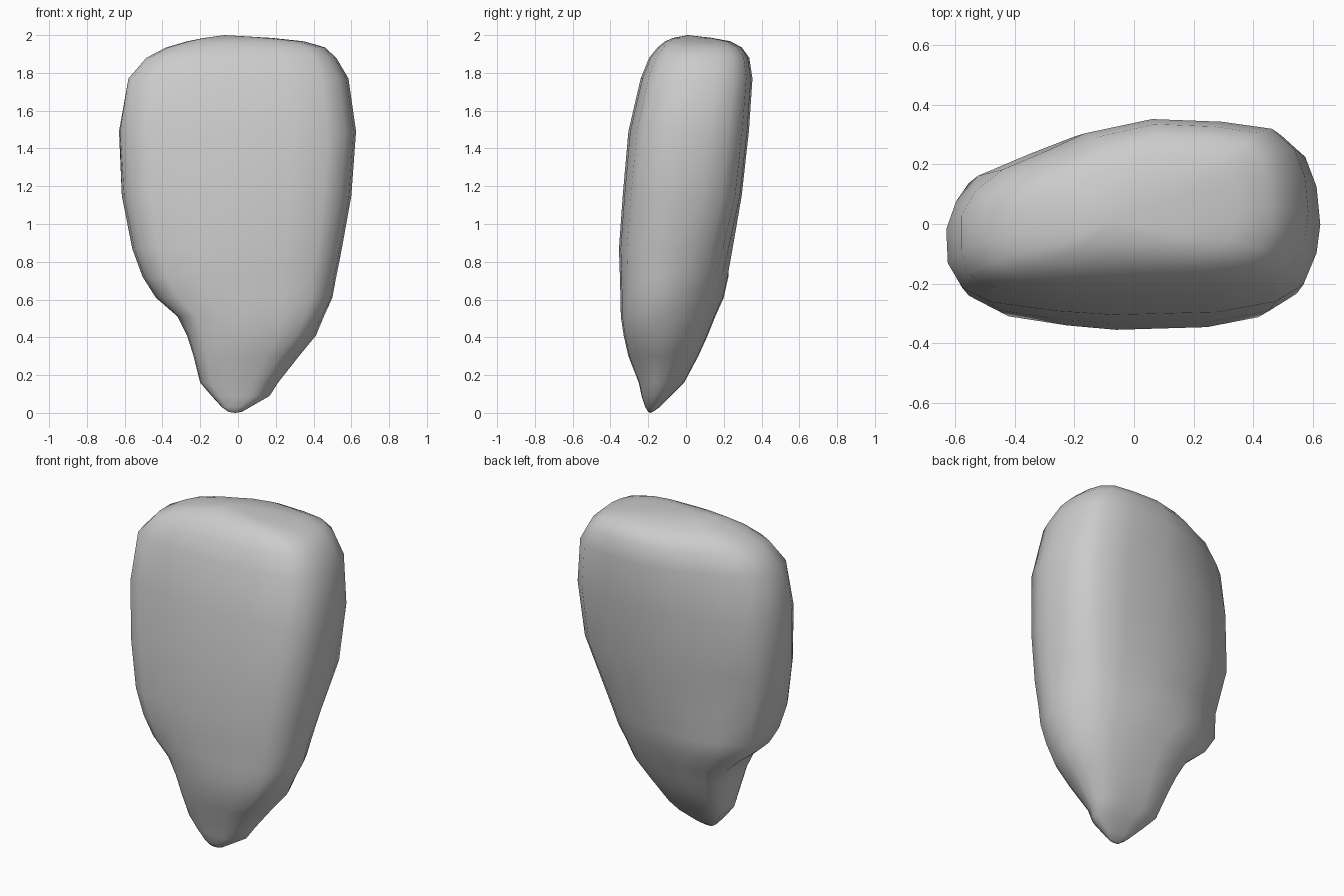
import bpy, bmesh

if "Cube" in bpy.data.objects:
    bpy.data.objects.remove(bpy.data.objects["Cube"])

# Rounded-box cross-section, normalised to -1..1
section = [(1, -.05), (.98, .35), (.92, .66), (.79, .89), (.5, .97), (.1, 1),
           (-.32, .93), (-.6, .75), (-.9, .5), (-.98, .2), (-1, -.1),
           (-.98, -.45), (-.9, -.7), (-.75, -.85), (-.4, -.95), (-.1, -1),
           (.45, -.97), (.76, -.86), (.91, -.68), (.98, -.35)]

# Levels up the stone: z, left, right, front, back
levels = [(.005, -.05, .02, -.20, -.175),
          (.03, -.085, .065, -.215, -.14),
          (.09, -.14, .17, -.235, -.08),
          (.16, -.20, .215, -.25, -.01),
          (.30, -.235, .325, -.305, .065),
          (.41, -.27, .415, -.33, .115),
          (.51, -.32, .455, -.345, .155),
          (.61, -.435, .50, -.347, .20),
          (.72, -.505, .52, -.35, .225),
          (.87, -.56, .55, -.355, .25),
          (1.15, -.615, .60, -.335, .295),
          (1.49, -.63, .625, -.305, .333),
          (1.77, -.58, .585, -.24, .352),
          (1.88, -.485, .52, -.195, .335),
          (1.935, -.38, .46, -.15, .295),
          (1.967, -.27, .35, -.11, .235),
          (1.985, -.18, .18, -.07, .14)]


def ramp(z, a, b):
    return min(1, max(0, (z - a) / (b - a)))


def shape_corner(u, v, z):
    """Push each corner of the section in or out depending on height."""
    k = 0
    if u < 0 < v:      # back left: full below, chamfered above
        k = .75 * (1 - ramp(z, .45, .85)) - .35 * ramp(z, 1.2, 1.8)
    elif u > 0 and v > 0:   # back right: chamfered below
        k = -.24 * (1 - ramp(z, .6, 1.1))
    elif u < 0 and v < 0:   # front left: a little fuller above
        k = .12 * ramp(z, 1.4, 1.8)
    else:              # front right: narrows towards the tip
        u *= 1 + .4 * max(0, 1 - z / .55) * v
    s = 1 + k * abs(u * v)
    return max(-1, min(1, u * s)), max(-1, min(1, v * s))


bm = bmesh.new()
rings = []
for z, l, r, f, b in levels:
    ring = []
    for p in section:
        u, v = shape_corner(*p, z)
        ring.append(bm.verts.new(((l + r) / 2 + u * (r - l) / 2,
                                  (f + b) / 2 + v * (b - f) / 2, z)))
    rings.append(ring)

# Skin between levels, then close the tip and crown
n = len(section)
for a, c in zip(rings, rings[1:]):
    for i in range(n):
        j = (i + 1) % n
        bm.faces.new((a[i], a[j], c[j], c[i]))
tip = bm.verts.new((-.015, -.19, 0))
crown = bm.verts.new((-.07, .01, 2))
for i in range(n):
    j = (i + 1) % n
    bm.faces.new((tip, rings[0][j], rings[0][i]))
    bm.faces.new((crown, rings[-1][i], rings[-1][j]))
bmesh.ops.recalc_face_normals(bm, faces=bm.faces)
for face in bm.faces:
    face.smooth = True

mesh = bpy.data.meshes.new("stone")
bm.to_mesh(mesh)
bm.free()
stone = bpy.data.objects.new("stone", mesh)
bpy.context.collection.objects.link(stone)
